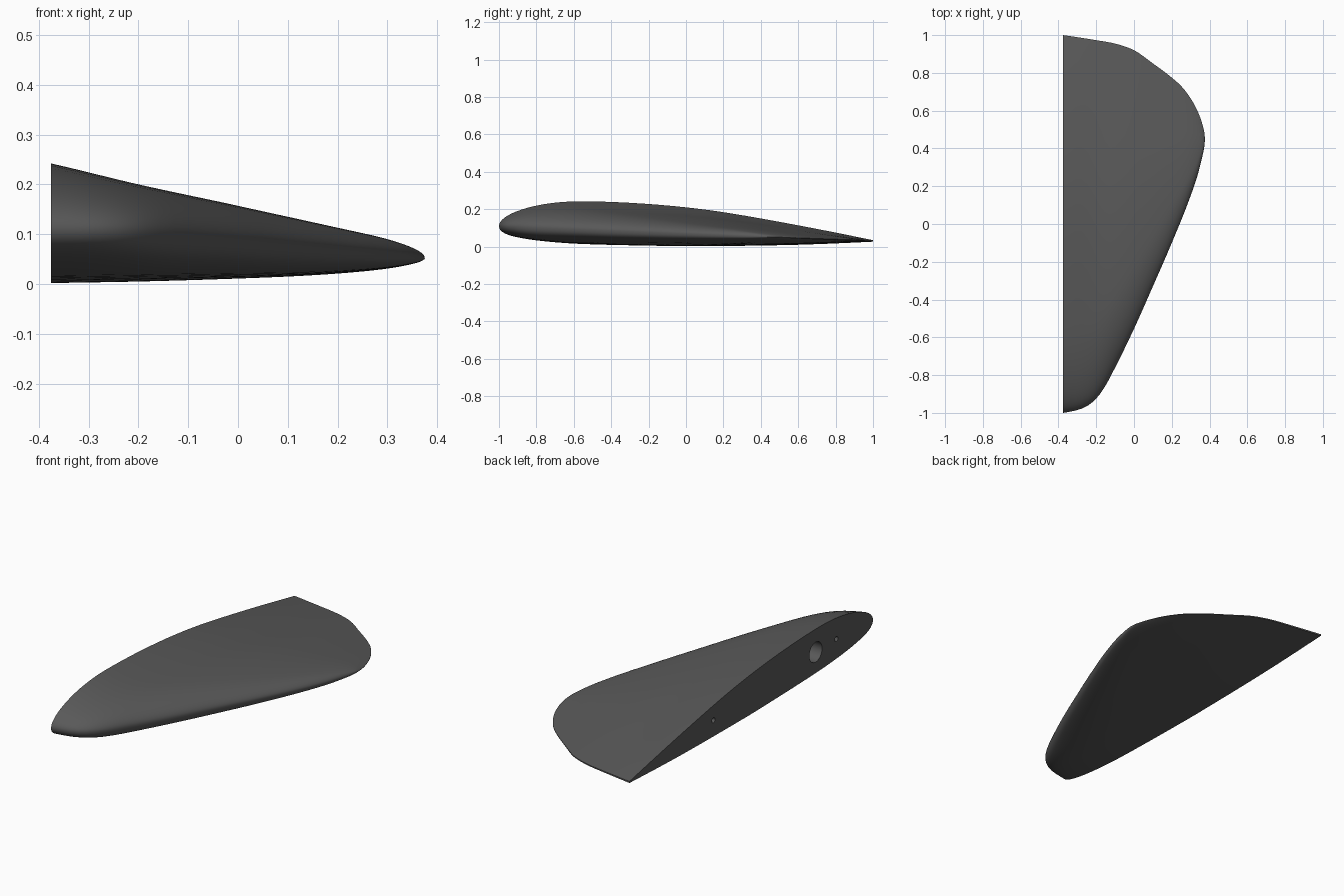
import bpy, bmesh, math

if "Cube" in bpy.data.objects:
    bpy.data.objects.remove(bpy.data.objects["Cube"])


def curve(points):
    """Smooth function through (parameter, value) points."""
    pts = sorted(points)
    n = len(pts)
    seg = [(pts[i + 1][1] - pts[i][1]) / (pts[i + 1][0] - pts[i][0]) for i in range(n - 1)]
    slope = [seg[0]] + [(seg[i] + seg[i + 1]) / 2 for i in range(n - 2)] + [seg[-1]]

    def f(t):
        i = 0
        while i < n - 2 and t > pts[i + 1][0]:
            i += 1
        (a, p), (b, q) = pts[i], pts[i + 1]
        h = b - a
        u = (t - a) / h
        return (p * (1 + 2 * u) * (1 - u) ** 2 + q * u * u * (3 - 2 * u)
                + h * slope[i] * u * (1 - u) ** 2 - h * slope[i + 1] * u * u * (1 - u))
    return f


ROOT, TIP = -0.375, 0.375
SPAN = TIP - ROOT


def along_span(points):
    return curve([(math.sqrt((TIP - x) / SPAN), v) for x, v in points])


def along_chord(points):
    return curve([(math.sqrt(s), v) for s, v in points])


# Outline of the blade
lead = along_span([(-.375, -1), (-.3, -.985), (-.25, -.965), (-.2, -.925), (-.15, -.855),
                   (-.1, -.76), (0, -.555), (.1, -.33), (.2, -.1), (.25, .02),
                   (.3, .15), (.34, .27), (.36, .35), (.375, .45)])
trail = along_span([(-.375, 1), (-.2, .973), (-.1, .955), (0, .92), (.1, .85),
                    (.2, .775), (.25, .73), (.3, .665), (.34, .59), (.36, .535), (.375, .45)])
top = along_span([(-.375, .242), (-.2, .2), (0, .157), (.1, .135), (.2, .113),
                  (.3, .09), (.34, .077), (.36, .068), (.375, .052)])
bottom = along_span([(-.375, .002), (-.2, .005), (0, .011), (.1, .015), (.2, .021),
                     (.3, .031), (.34, .038), (.36, .043), (.375, .052)])

# Foil section, as offsets above and below the chord
upper = along_chord([(0, 0), (.005, .026), (.025, .06), (.05, .085), (.1, .118), (.15, .138),
                     (.2, .149), (.3, .154), (.4, .151), (.5, .141), (.6, .123), (.7, .097),
                     (.8, .068), (.9, .037), (1, .004)])
lower = along_chord([(0, 0), (.005, .024), (.025, .045), (.05, .056), (.1, .068), (.2, .077),
                     (.3, .076), (.4, .072), (.5, .067), (.6, .058), (.7, .048),
                     (.8, .036), (.9, .021), (1, .004)])


def chord_z(y):
    return 0.07 - 0.04 * y


STATIONS, STEPS = 44, 32
params = [i / STEPS for i in range(STEPS + 1)]


def section(w):
    """Closed ring of points of the foil at one station."""
    x, y0, y1 = TIP - SPAN * w * w, lead(w), trail(w)
    ys = [y0 + (y1 - y0) * t * t for t in params]
    inner = [(t, y) for t, y in zip(params, ys) if t > 0.2]
    ku = max(0, min((top(w) - chord_z(y)) / upper(t) for t, y in inner))
    kl = max(0, min((chord_z(y) - bottom(w)) / lower(t) for t, y in inner))
    over = [(x, y, chord_z(y) + ku * upper(t)) for t, y in zip(params, ys)]
    under = [(x, y, chord_z(y) - kl * lower(t)) for t, y in zip(params, ys)]
    return over + under[:0:-1]


# Blade: skin lofted from root to tip, flat cap on the root
bm = bmesh.new()
rings = [[bm.verts.new(p) for p in section(1 - i / STATIONS)] for i in range(STATIONS + 1)]
for a, b in zip(rings, rings[1:]):
    for i in range(len(a)):
        j = (i + 1) % len(a)
        bm.faces.new((a[i], a[j], b[j], b[i]))
bm.faces.new(rings[0])
bmesh.ops.remove_doubles(bm, verts=bm.verts, dist=1e-5)
bmesh.ops.recalc_face_normals(bm, faces=bm.faces)
mesh = bpy.data.meshes.new("fin_blade")
bm.to_mesh(mesh)
bm.free()
blade = bpy.data.objects.new("fin_blade", mesh)
bpy.context.collection.objects.link(blade)

grey = bpy.data.materials.new("dark grey")
grey.diffuse_color = (0.1, 0.1, 0.1, 1)
grey.use_nodes = True
grey.node_tree.nodes["Principled BSDF"].inputs["Base Color"].default_value = grey.diffuse_color
mesh.materials.append(grey)

# Mounting socket and two pin holes in the root face: y, z, radius, depth
for y, z, r, depth in [(-.53, .122, .052, .2), (-.70, .125, .013, .1), (.31, .088, .013, .1)]:
    bpy.ops.mesh.primitive_cylinder_add(vertices=32, radius=r, depth=2 * depth,
                                        location=(ROOT, y, z), rotation=(0, math.pi / 2, 0))
    cutter = bpy.context.object
    cutter.name = "hole_cutter"
    cutter.hide_render = True
    cutter.data.materials.append(grey)
    bpy.context.view_layer.objects.active = blade
    mod = blade.modifiers.new("hole", 'BOOLEAN')
    mod.operation = 'DIFFERENCE'
    mod.solver = 'EXACT'
    mod.object = cutter
    bpy.ops.object.modifier_apply(modifier=mod.name)
    bpy.data.objects.remove(cutter)

bpy.ops.object.select_all(action='DESELECT')
blade.select_set(True)
bpy.context.view_layer.objects.active = blade
bpy.ops.object.shade_smooth_by_angle(angle=math.radians(35))
